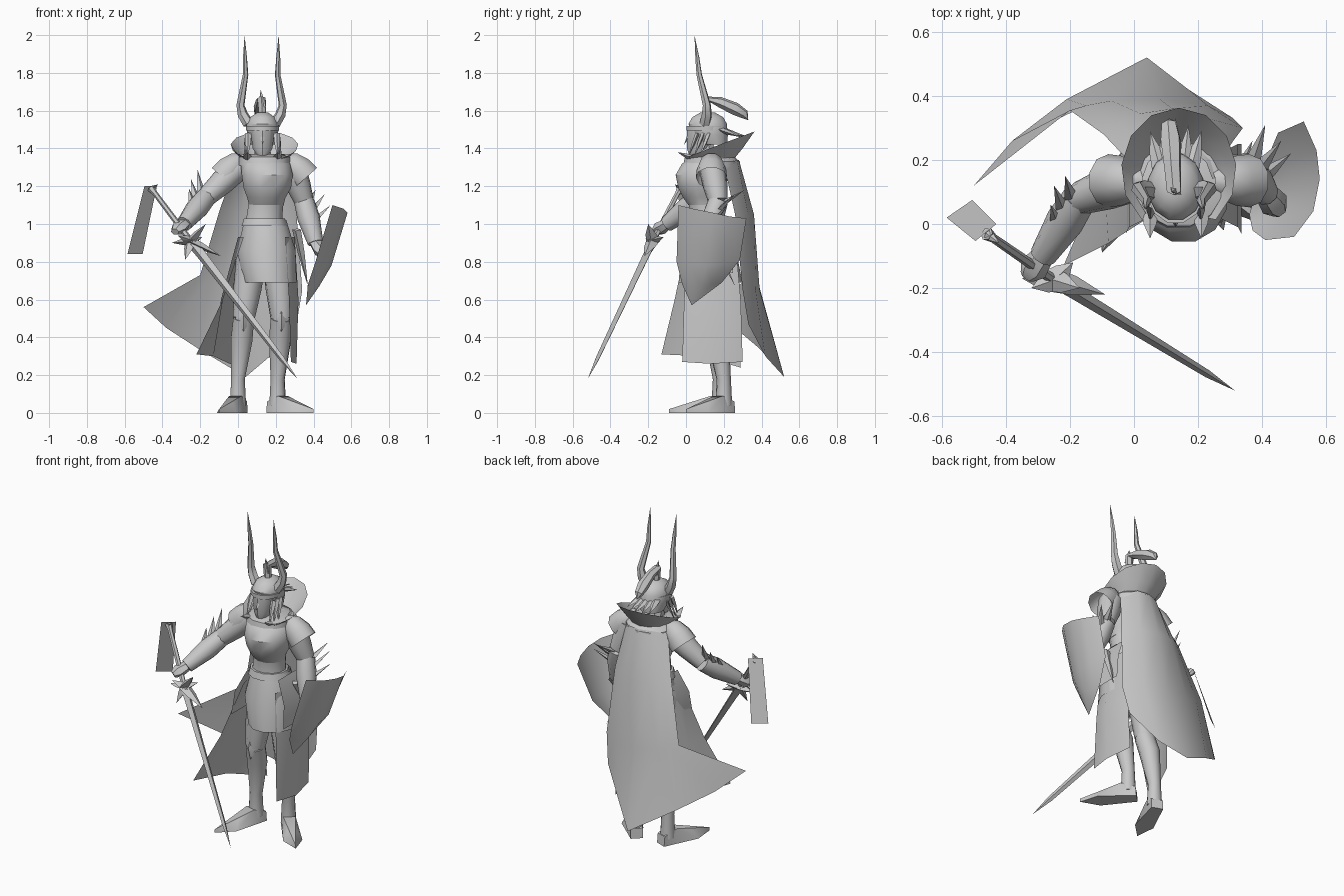
import bpy, bmesh, math
from mathutils import Vector

default_cube = bpy.data.objects.get("Cube")
if default_cube:
    bpy.data.objects.remove(default_cube, do_unlink=True)

# One plain grey for the whole figure
grey = bpy.data.materials.new("plain_grey")
grey.use_nodes = True
grey.diffuse_color = (.58, .58, .58, 1)
grey.node_tree.nodes["Principled BSDF"].inputs["Base Color"].default_value = grey.diffuse_color
parts = []


def finish(name, bm):
    """Turn a bmesh into a named grey object."""
    mesh = bpy.data.meshes.new(name)
    bm.to_mesh(mesh)
    bm.free()
    mesh.materials.append(grey)
    obj = bpy.data.objects.new(name, mesh)
    bpy.context.collection.objects.link(obj)
    parts.append(obj)
    return obj


def bridge(name, rings, closed=True, caps=True):
    """Join successive rows of points with faces."""
    bm = bmesh.new()
    rows = [[bm.verts.new(p) for p in ring] for ring in rings]
    count = len(rows[0])
    for low, high in zip(rows, rows[1:]):
        for i in range(count if closed else count - 1):
            j = (i + 1) % count
            bm.faces.new((low[i], low[j], high[j], high[i]))
    if closed and caps:
        bm.faces.new(rows[0][::-1])
        bm.faces.new(rows[-1])
    bmesh.ops.remove_doubles(bm, verts=bm.verts, dist=.0005)
    if closed:
        bmesh.ops.recalc_face_normals(bm, faces=bm.faces)
    return finish(name, bm)


def loft(name, rings, sides=12, caps=True):
    """Level ellipses given as centre x, centre y, height, radius x, radius y."""
    turn = [math.tau * (i + .5) / sides for i in range(sides)]
    return bridge(name, [[(x + rx * math.cos(a), y + ry * math.sin(a), z) for a in turn]
                         for x, y, z, rx, ry in rings], caps=caps)


def tube(name, path, radii, sides=10, flat=1, caps=True):
    """Sweep a round or flattened section along a path."""
    path = [Vector(p) for p in path]
    last = len(path) - 1
    rings, frame, before = [], None, None
    for i, point in enumerate(path):
        along = (path[min(i + 1, last)] - path[max(i - 1, 0)]).normalized()
        if frame is None:
            frame = along.to_track_quat('Z', 'Y')
        else:
            frame = before.rotation_difference(along) @ frame
        before = along
        r = max(radii[i], .0001)
        angles = [math.tau * k / sides for k in range(sides)]
        rings.append([point + frame @ Vector((r * math.cos(a), r * flat * math.sin(a), 0))
                      for a in angles])
    return bridge(name, rings, caps=caps)


def spike(name, base, tip, radius=.018):
    base, tip = Vector(base), Vector(tip)
    return tube(name, [base, base.lerp(tip, .4), tip], [radius, radius * .8, 0], 4, .6)


def sheet(name, rows):
    return bridge(name, rows, closed=False)


def hull(name, points):
    bm = bmesh.new()
    for p in points:
        bm.verts.new(p)
    bmesh.ops.convex_hull(bm, input=bm.verts)
    return finish(name, bm)


# Torso armour, belt and skirt
loft("breastplate", [(.15, .1, 1.1, .095, .09), (.15, .09, 1.14, .105, .11),
                     (.155, .085, 1.19, .13, .13), (.155, .085, 1.26, .14, .145),
                     (.145, .1, 1.32, .135, .125), (.135, .13, 1.37, .08, .08)])
loft("waist", [(.14, .11, .97, .115, .1), (.14, .11, 1.04, .098, .09), (.15, .1, 1.12, .095, .09)])
loft("belt", [(.14, .11, .99, .125, .115), (.14, .11, 1.03, .112, .105)])
loft("skirt", [(.145, .12, 1.02, .115, .105), (.15, .12, .86, .16, .15),
               (.17, .13, .69, .145, .175)], 12, caps=False)
loft("gorget", [(.14, .11, 1.31, .14, .13), (.14, .12, 1.355, .14, .13),
                (.14, .12, 1.37, .08, .08)])
for side in (-1, 1):
    x = .155 + side * .11
    sheet("hip_plate", [[(x, y, 1.01) for y in (.02, .12, .22)],
                        [(x + side * .06, y, .88) for y in (-.01, .12, .25)],
                        [(x + side * .07, y, .74) for y in (-.03, .13, .25)]])
spike("scabbard", (.31, .12, .97), (.37, .26, .67), .025)

# Head, helmet and crest
mid = .13
loft("neck", [(mid, .12, 1.32, .05, .05), (mid, .1, 1.42, .045, .05)], 8)
loft("face", [(mid, .05, 1.355, .025, .03), (mid, .07, 1.4, .055, .065),
              (mid, .09, 1.5, .068, .085)], 10)
spike("nose", (mid, .015, 1.47), (mid, -.01, 1.42), .012)
loft("helmet", [(mid, .15, 1.42, .07, .07), (mid, .125, 1.47, .085, .1),
                (mid, .115, 1.53, .088, .105), (mid, .115, 1.565, .068, .085),
                (mid, .115, 1.59, .03, .04)])
loft("brow_band", [(mid, .108, 1.495, .09, .108), (mid, .108, 1.52, .092, .108)])
tube("plume", [(mid, .11, 1.56), (.125, .11, 1.66), (.12, .18, 1.645),
               (.115, .26, 1.61), (.11, .31, 1.58), (.11, .33, 1.55)], [.02, .025, .028, .034, .025, 0], 6)
spike("plume_tip", (mid, .11, 1.62), (.12, .1, 1.71), .025)
for side in (-1, 1):
    reach = [(.07, .1, 1.53), (.1, .11, 1.58), (.112, .11, 1.63),
             (.085, .07, 1.79), (.088, .06, 1.88), (.09, .045, 2)]
    tube("horn", [(.125 + side * x, y, z) for x, y, z in reach],
         [.03, .028, .022, .015, .011, 0], 6)
    for k in range(3):
        spike("hair_lock", (mid + side * .075, .06 + k * .03, 1.48),
              (mid + side * (.08 + k * .01), .01 + k * .03, 1.35), .018)
for k in range(-2, 3):
    spike("back_hair", (mid + k * .025, .18, 1.5), (mid + k * .04, .33 - abs(k) * .02, 1.46), .025)

# Standing collar, open and low at the front, high and leaning at the back
fan = [math.radians(a) for a in range(-140, 141, 28)]
sheet("collar", [[(.14 + r * math.sin(a), y + r * 1.1 * math.cos(a),
                   z + rise * math.cos(a)) for a in fan]
                 for r, y, z, rise in ((.115, .12, 1.335, 0), (.145, .14, 1.37, .03), (.18, .165, 1.415, .075))])
# Folded mantle over the back of the shoulders
sheet("mantle", [[(.135 + r * math.sin(a), .13 + r * math.cos(a), z) for a in fan[2:-2]]
                 for r, z in ((.11, 1.37), (.155, 1.33), (.155, 1.28))])

# Cape, swept out to one side and cut up to the hip on the other
sheet("cape", [
    [(-.01, .19, 1.32), (.02, .23, 1.33), (.06, .26, 1.34), (.13, .28, 1.34), (.2, .27, 1.34), (.27, .2, 1.32)],
    [(-.095, .28, 1.08), (-.05, .31, 1.07), (.02, .345, 1.06), (.12, .36, 1.05), (.23, .33, 1.05), (.31, .26, 1.05)],
    [(-.2, .355, .73), (-.15, .37, .71), (-.07, .385, .68), (.08, .39, .65), (.23, .37, .64), (.34, .3, .65)],
    [(-.5, .12, .56), (-.38, .26, .45), (-.21, .39, .34), (.04, .52, .19), (.17, .42, .3), (.31, .33, .47)]])

# Long side panels of the coat
sheet("left_coat_panel", [[(.25, .01, .93), (.3, .13, .93), (.26, .26, .93)],
                          [(.27, -.01, .6), (.32, .13, .6), (.29, .29, .6)],
                          [(.28, -.02, .27), (.31, .13, .26), (.28, .3, .27)]])
sheet("right_coat_panel", [[(.03, .01, .93), (0, .12, .93), (.04, .25, .93)],
                           [(-.08, -.06, .6), (-.09, .1, .6), (-.02, .27, .6)],
                           [(-.22, -.13, .31), (-.13, .08, .3), (0, .29, .24)]])


# Legs and pointed boots
def leg(side, hip, knee, ankle, toe):
    hip, knee, ankle, toe = (Vector(v) for v in (hip, knee, ankle, toe))
    calf = knee.lerp(ankle, .35) + Vector((0, .015, 0))
    heel = Vector((ankle.x, ankle.y, .04))
    tube(side + "_thigh", [hip, hip.lerp(knee, .5), knee], [.08, .075, .058])
    tube(side + "_shin", [knee, calf, ankle, heel], [.058, .06, .038, .045])
    hull(side + "_knee_guard", [knee + Vector(v) for v in
         ((0, -.07, 0), (-.045, -.03, 0), (.045, -.03, 0), (0, -.05, .07), (0, -.05, -.07))])
    # Low boot built from sole, instep and ankle corners
    floor = Vector((ankle.x, ankle.y, 0))
    reach = toe - floor
    ahead = reach.normalized()
    across = Vector((-ahead.y, ahead.x, 0))
    points = [toe, toe + Vector((0, 0, .02))]
    for s in (-1, 1):
        points += [floor - ahead * .05 + across * s * .035,
                   floor - ahead * .045 + across * s * .035 + Vector((0, 0, .06)),
                   floor + reach * .6 + across * s * .055,
                   floor + reach * .5 + across * s * .025 + Vector((0, 0, .055)),
                   floor + ahead * .04 + across * s * .035 + Vector((0, 0, .09))]
    hull(side + "_boot", points)


leg("right", (.07, .14, .82), (.03, .13, .5), (0, .18, .18), (-.1, -.09, 0))
leg("left", (.21, .14, .82), (.23, .13, .5), (.21, .2, .18), (.4, .0, 0))


# Arms with bracers and elbow spikes
def arm(side, shoulder, elbow, wrist, hand, tips):
    shoulder, elbow, wrist, hand = (Vector(v) for v in (shoulder, elbow, wrist, hand))
    tube(side + "_upper_arm", [shoulder, shoulder.lerp(elbow, .5), elbow], [.07, .066, .052])
    tube(side + "_bracer", [elbow, elbow.lerp(wrist, .4), wrist], [.054, .06, .042])
    out = (hand - wrist).normalized()
    tube(side + "_hand", [wrist, hand, hand + out * .035], [.036, .046, .025], 6, .8)
    for k, tip in enumerate(tips):
        spike(side + "_elbow_spike", elbow.lerp(wrist, .15 + .2 * k), tip, .025)


arm("right", (0, .14, 1.3), (-.17, .08, 1.14), (-.285, -.1, 1.0), (-.315, -.14, .975),
    [(-.215, .15, 1.29), (-.25, .12, 1.24), (-.26, .06, 1.19)])
arm("left", (.29, .14, 1.29), (.35, .17, 1.12), (.41, .1, .9), (.44, .06, .86),
    [(.41, .31, 1.18), (.46, .26, 1.16), (.49, .22, 1.1)])

# Domed shoulder plates
for side in (-1, 1):
    tube("shoulder_plate", [(.14 + side * x, .135, z) for x, z in
                            ((.1, 1.345), (.14, 1.325), (.18, 1.29), (.22, 1.245))],
         [.03, .062, .078, .083], caps=False)
    spike("shoulder_point", (.13 + side * .08, .03, 1.35), (.13 + side * .08, -.045, 1.38), .025)

# Sword: grip, blade, thorned guard and a flat tag by the pommel
tip, guard, pommel = Vector((.315, -.52, .18)), Vector((-.25, -.175, .91)), Vector((-.46, -.03, 1.19))
tube("sword_grip", [pommel, pommel.lerp(guard, .1), guard], [.022, .014, .016], 6)
tube("sword_blade", [guard, guard.lerp(tip, .1), guard.lerp(tip, .85), tip], [.024, .021, .012, 0], 4, 1.3)
for end in ((-.17, -.2, 1.0), (-.35, -.17, .9), (-.28, -.21, .81), (-.09, -.22, .83),
            (-.19, -.12, .93), (-.32, -.2, .94)):
    spike("guard_thorn", guard, end, .038)
spike("pommel_thorn", pommel, (-.42, -.06, 1.21), .015)
sheet("hilt_tag", [[(-.585, .02, .84), (-.505, .075, .84)], [(-.495, -.053, 1.2), (-.43, 0, 1.2)]])

# Curved shield tapering to a point
sheet("shield", [
    [(.5, -.04, 1.1), (.56, .04, 1.08), (.58, .14, 1.06), (.57, .23, 1.04), (.53, .32, 1.03)],
    [(.41, -.05, .8), (.47, .02, .79), (.495, .11, .78), (.49, .2, .79), (.45, .285, .81)],
    [(.37, -.02, .68), (.41, .02, .67), (.43, .08, .67), (.42, .14, .68), (.41, .19, .69)],
    [(.36, .03, .57)] * 5])

# Smooth the rounded parts, keep hard edges crisp
bpy.ops.object.select_all(action='DESELECT')
for obj in parts:
    obj.select_set(True)
bpy.context.view_layer.objects.active = parts[0]
bpy.ops.object.shade_smooth_by_angle(angle=math.radians(40))
